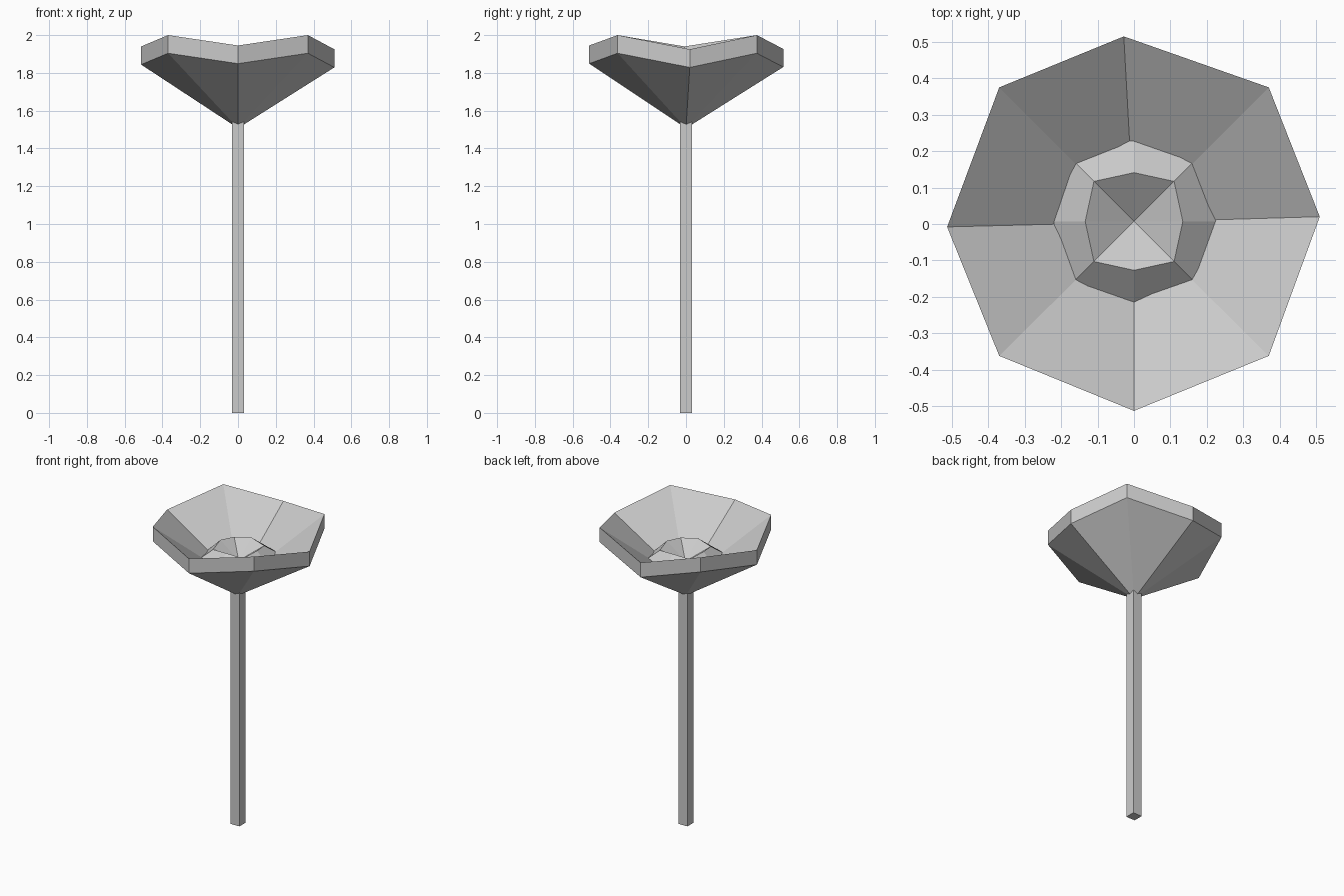
import bpy, bmesh

if "Cube" in bpy.data.objects:
    bpy.data.objects.remove(bpy.data.objects["Cube"])


def fan_solid(name, rings, bottom, top):
    """Flat-shaded solid: bottom point, stacked rings of points, top point."""
    bm = bmesh.new()
    loops = [[bm.verts.new(p) for p in ring] for ring in rings]
    n = len(loops[0])
    low, high = bm.verts.new(bottom), bm.verts.new(top)
    for i in range(n):
        j = (i + 1) % n
        bm.faces.new((low, loops[0][j], loops[0][i]))
        bm.faces.new((high, loops[-1][i], loops[-1][j]))
        for a, b in zip(loops, loops[1:]):
            bm.faces.new((a[i], a[j], b[j], b[i]))
    bmesh.ops.recalc_face_normals(bm, faces=bm.faces)
    mesh = bpy.data.meshes.new(name)
    bm.to_mesh(mesh)
    bm.free()
    obj = bpy.data.objects.new(name, mesh)
    bpy.context.collection.objects.link(obj)
    return obj


def octagon(mid, mid_z, corner, corner_z, cy=0.007):
    """Ring alternating side mid-points and square corners."""
    dirs = [(1, 0), (1, 1), (0, 1), (-1, 1), (-1, 0), (-1, -1), (0, -1), (1, -1)]
    ring = []
    for x, y in dirs:
        r, z = (corner, corner_z) if x and y else (mid, mid_z)
        ring.append((x * r, y * r + cy, z))
    return ring


# stem
bpy.ops.mesh.primitive_cube_add(size=1, location=(0, 0, 0.78))
stem = bpy.context.object
stem.name = "stem"
stem.scale = (0.065, 0.065, 1.56)

# petals: slightly irregular folded rim, thickened straight down
rim = [(0.51, 0.02, 1.925), (0.37, 0.375, 2.0), (-0.028, 0.515, 1.927),
       (-0.37, 0.375, 2.0), (-0.513, -0.008, 1.94), (-0.37, -0.362, 2.0),
       (0, -0.513, 1.945), (0.37, -0.362, 2.0)]
under = [(x, y, z - 0.096) for x, y, z in rim]
fan_solid("petals", [under, rim], (0, 0, 1.507), (0, 0.005, 1.603))

# flower centre: raised collar with a sunken middle
fan_solid("flower_centre",
          [octagon(0.27, 1.70, 0.20, 1.737), octagon(0.134, 1.835, 0.11, 1.82)],
          (0, 0.007, 1.62), (0, 0.007, 1.735))
